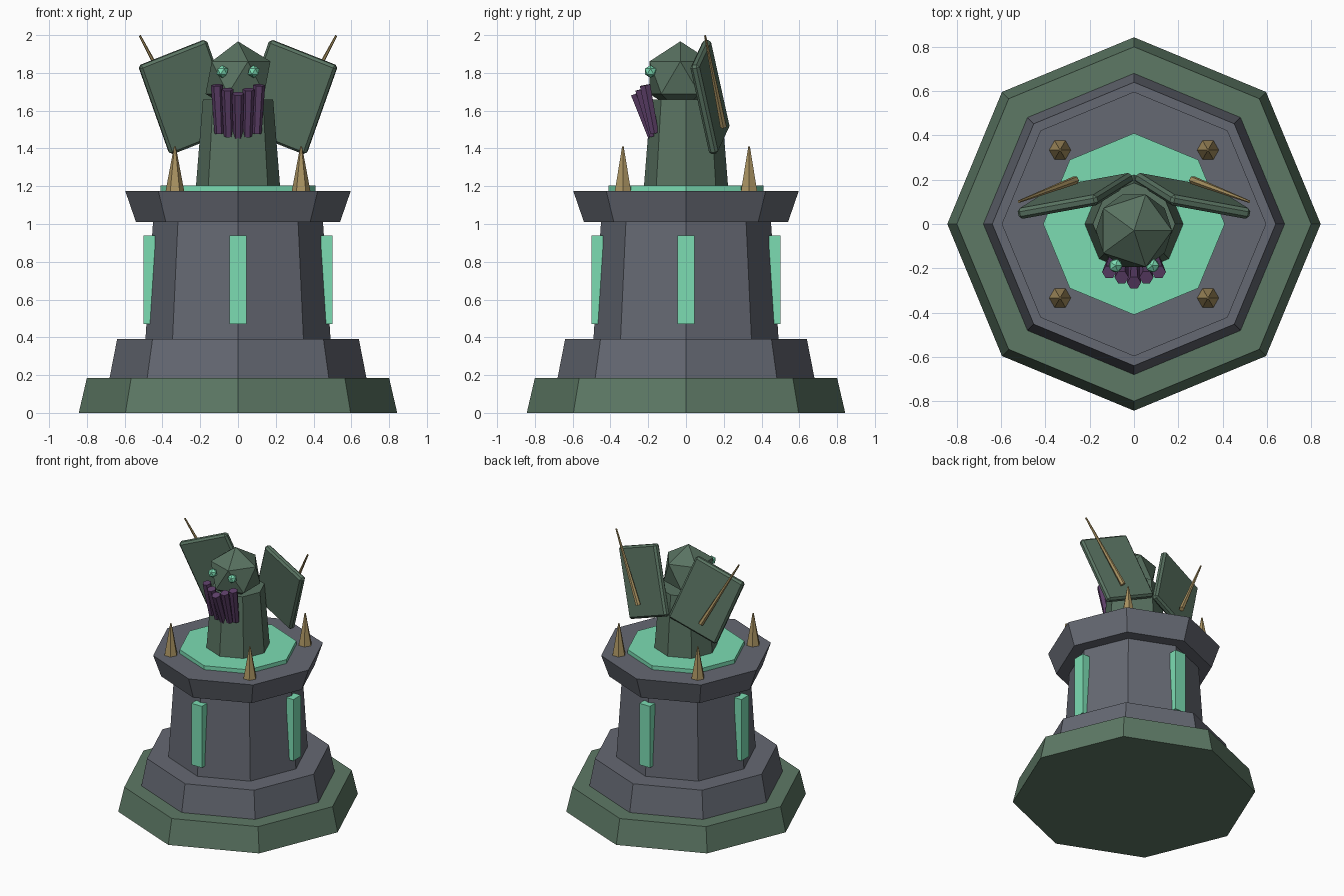
import bpy, bmesh, math
from mathutils import Vector, Matrix

if "Cube" in bpy.data.objects:
    bpy.data.objects.remove(bpy.data.objects["Cube"])


def material(name, rgb):
    m = bpy.data.materials.new(name)
    m.diffuse_color = (*rgb, 1)
    m.use_nodes = True
    m.node_tree.nodes["Principled BSDF"].inputs["Base Color"].default_value = m.diffuse_color
    return m


MOSS = material("moss_green", (0.11, 0.19, 0.13))
SKIN = material("dark_green", (0.10, 0.17, 0.12))
STONE = material("slate", (0.13, 0.14, 0.17))
GLOW = material("mint_glow", (0.20, 0.72, 0.45))
PURPLE = material("purple", (0.11, 0.05, 0.14))
HORN = material("horn", (0.40, 0.29, 0.12))


def finish(name, bm, mat):
    bmesh.ops.recalc_face_normals(bm, faces=bm.faces)
    me = bpy.data.meshes.new(name)
    bm.to_mesh(me)
    bm.free()
    me.materials.append(mat)
    ob = bpy.data.objects.new(name, me)
    bpy.context.collection.objects.link(ob)
    return ob


def frustum(name, p0, p1, r0, r1, n, mat):
    """Flat-sided tapered prism from p0 to p1, first corner towards +x."""
    p0, p1 = Vector(p0), Vector(p1)
    q = Vector((0, 0, 1)).rotation_difference(p1 - p0)
    bm = bmesh.new()
    rings = []
    for p, r in ((p0, r0), (p1, r1)):
        rings.append([bm.verts.new(p + q @ Vector((r * math.cos(a), r * math.sin(a), 0)))
                      for a in (2 * math.pi * i / n for i in range(n))])
    for i in range(n):
        j = (i + 1) % n
        bm.faces.new((rings[0][i], rings[0][j], rings[1][j], rings[1][i]))
    bm.faces.new(rings[0][::-1])
    bm.faces.new(rings[1])
    return finish(name, bm, mat)


def tier(name, z0, z1, r0, r1, mat):
    return frustum(name, (0, 0, z0), (0, 0, z1), r0, r1, 8, mat)


def box(name, size, matrix, mat, bevel=0):
    bm = bmesh.new()
    bmesh.ops.create_cube(bm, size=1, matrix=matrix @ Matrix.Diagonal((*size, 1)))
    if bevel:
        bmesh.ops.bevel(bm, geom=bm.edges[:], offset=bevel, segments=1, affect='EDGES')
    return finish(name, bm, mat)


def ico(name, centre, r, mat):
    bm = bmesh.new()
    bmesh.ops.create_icosphere(bm, subdivisions=1, radius=r, matrix=Matrix.Translation(centre))
    return finish(name, bm, mat)


# Octagonal tower
tier("base_plinth", 0, 0.185, 0.843, 0.80, MOSS)
tier("lower_step", 0.185, 0.39, 0.68, 0.64, STONE)
tier("tower_shaft", 0.39, 1.01, 0.49, 0.45, STONE)
tier("cornice", 1.01, 1.175, 0.54, 0.597, STONE)
tier("glow_disc", 1.165, 1.205, 0.41, 0.41, GLOW)

# Glowing strips on the four axis corners
for i in range(4):
    m = Matrix.Rotation(i * math.pi / 2, 4, 'Z') @ Matrix.Translation((0.47, 0, 0.705))
    box(f"glow_strip_{i}", (0.06, 0.09, 0.47), m, GLOW)

# Corner spikes
for sx in (-1, 1):
    for sy in (-1, 1):
        x, y = 0.334 * sx, 0.334 * sy
        frustum("corner_spike", (x, y, 1.17), (x, y, 1.41), 0.05, 0.005, 6, HORN)

# Statue torso and head
tier("torso", 1.195, 1.66, 0.223, 0.186, SKIN)
ico("head", (0, -0.03, 1.775), 0.192, SKIN)

# Face tentacles, fanned around the mouth
for i in range(-2, 3):
    k = abs(i) / 2
    top = (0.056 * i, -0.265 + 0.048 * k, 1.69 + 0.045 * k)
    low = (0.05 * i, -0.175 + 0.008 * k, 1.45 + 0.03 * k)
    frustum("face_tentacle", low, top, 0.025, 0.032, 6, PURPLE)

# Mirrored eyes, wings and wing spines
for s, side in ((-1, "left"), (1, "right")):
    ico(f"{side}_eye", (0.083 * s, -0.188, 1.807), 0.034, GLOW)
    u = Vector((-0.355 * s, 0.065, 0.14)).normalized()
    v = Vector((0.175 * s, -0.105, 0.465))
    v = (v - u * v.dot(u)).normalized()
    if s > 0:
        u = -u
    n = u.cross(v)
    rot = Matrix((u, v, n)).transposed().to_4x4()
    box(f"{side}_wing", (0.39, 0.51, 0.05),
        Matrix.Translation((0.265 * s, 0.127, 1.672)) @ rot, SKIN, 0.014)
    frustum(f"{side}_wing_spine", (0.265 * s, 0.198, 1.515), (0.52 * s, 0.101, 1.997),
            0.019, 0.006, 6, HORN)
